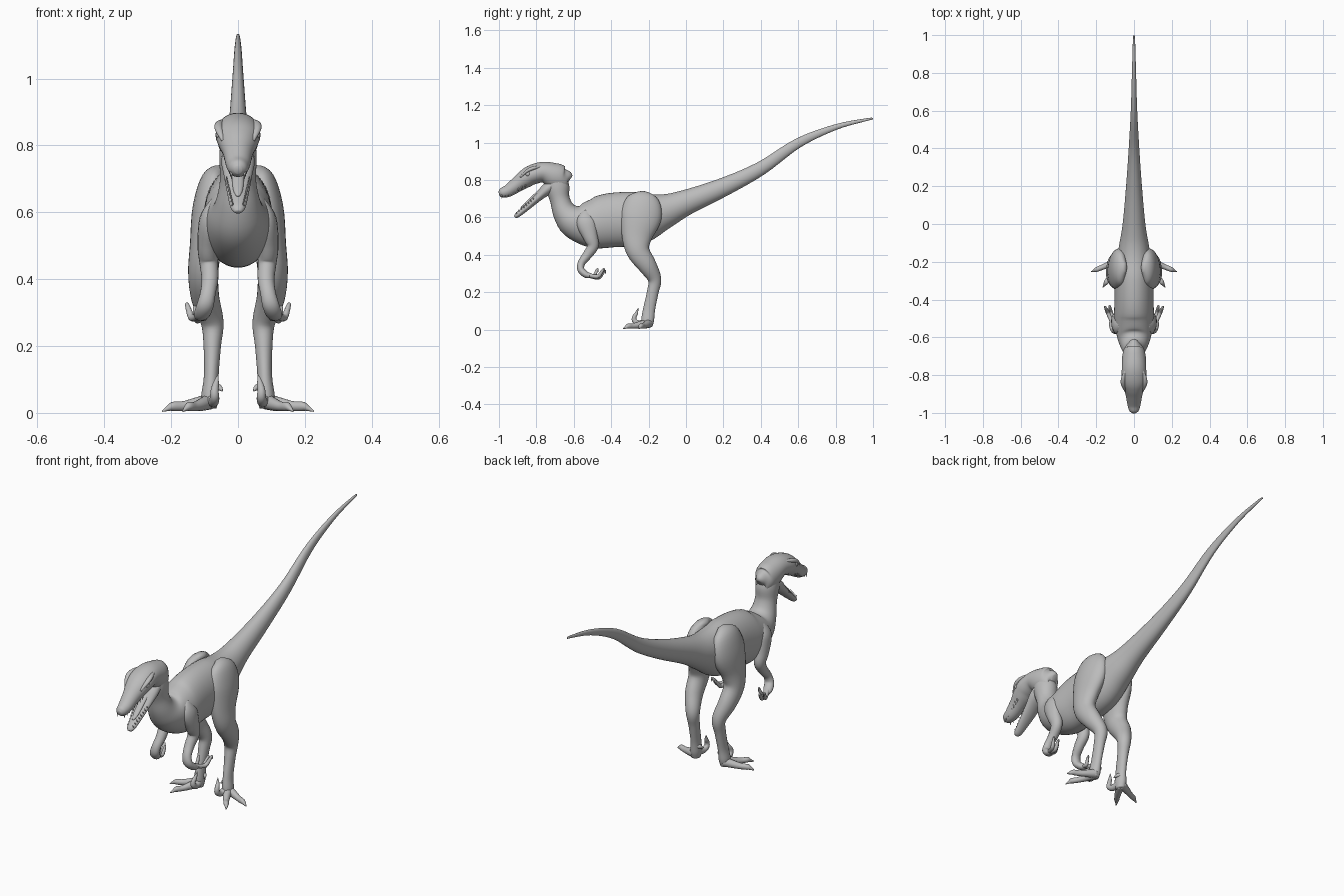
import bpy, bmesh, math
from mathutils import Vector, Matrix

hide = bpy.data.materials.new("grey hide")
hide.diffuse_color = (0.5, 0.5, 0.5, 1)


def finish(name, bm, mirror=False):
    bmesh.ops.recalc_face_normals(bm, faces=bm.faces)
    for f in bm.faces:
        f.smooth = True
    me = bpy.data.meshes.new(name)
    bm.to_mesh(me)
    bm.free()
    me.materials.append(hide)
    ob = bpy.data.objects.new(name, me)
    bpy.context.collection.objects.link(ob)
    if mirror:
        ob.modifiers.new("mirror", 'MIRROR')
    return ob


def catmull(p0, p1, p2, p3, t):
    return [0.5 * (2*b + (c-a)*t + (2*a-5*b+4*c-d)*t*t + (3*b-a-3*c+d)*t**3)
            for a, b, c, d in zip(p0, p1, p2, p3)]


def loft(name, sections, mirror=False, sides=24, steps=5):
    """Smooth tube through (x, y, z, half width, half height) sections."""
    s = [sections[0]] + list(sections) + [sections[-1]]
    pts = [catmull(*s[i:i+4], k / steps)
           for i in range(len(s) - 3) for k in range(steps)] + [list(sections[-1])]
    bm = bmesh.new()
    rings = []
    for i, p in enumerate(pts):
        a, b = pts[max(i-1, 0)], pts[min(i+1, len(pts)-1)]
        t = (Vector(b[:3]) - Vector(a[:3])).normalized()
        side = (Vector((1, 0, 0)) - t * t.x).normalized()
        up = t.cross(side)
        ring = []
        for k in range(sides):
            an = 2 * math.pi * k / sides
            ring.append(bm.verts.new(Vector(p[:3])
                        + side * max(p[3], .001) * math.cos(an)
                        + up * max(p[4], .001) * math.sin(an)))
        rings.append(ring)
    for r, q in zip(rings, rings[1:]):
        for k in range(sides):
            j = (k + 1) % sides
            bm.faces.new((r[k], r[j], q[j], q[k]))
    bm.faces.new(rings[0])
    bm.faces.new(rings[-1])
    return finish(name, bm, mirror)


def mid(rows):
    return [(0,) + r for r in rows]


# Tail, trunk and neck
loft("body", mid([
    (1.0, 1.127, .003, .004), (.97, 1.124, .006, .007), (.8, 1.083, .011, .015),
    (.6, .998, .017, .026), (.4, .862, .028, .037), (.2, .762, .042, .05),
    (0, .68, .06, .068), (-.12, .632, .08, .095), (-.25, .597, .1, .14),
    (-.4, .585, .103, .145), (-.5, .568, .105, .132), (-.595, .582, .09, .097),
    (-.648, .628, .068, .066), (-.674, .695, .054, .053),
    (-.688, .765, .056, .064), (-.70, .83, .05, .05)]), sides=40)

# Skull with upper jaw
loft("head", mid([
    (-.622, .80, .012, .02), (-.632, .805, .032, .045), (-.66, .805, .052, .066),
    (-.70, .82, .062, .071), (-.76, .842, .064, .056), (-.82, .829, .067, .053),
    (-.86, .806, .058, .049), (-.90, .778, .045, .041), (-.95, .743, .036, .033),
    (-.985, .731, .027, .026), (-1.0, .727, .012, .012)]), sides=32)

# Open lower jaw and tongue
loft("lower_jaw", mid([
    (-.70, .785, .045, .03), (-.745, .75, .05, .032), (-.79, .708, .042, .022),
    (-.85, .655, .032, .017), (-.9, .614, .022, .014), (-.915, .601, .01, .007)]))
loft("tongue", mid([
    (-.74, .775, .022, .012), (-.80, .725, .019, .009),
    (-.86, .67, .015, .007), (-.885, .648, .005, .003)]), sides=12)

# Teeth along both jaws
bm = bmesh.new()
for i in range(8):
    t = i / 7
    for base, down in ((Vector((.040 - .02*t, -.86 - .125*t, .766 - .055*t)), True),
                       (Vector((.034 - .018*t, -.815 - .09*t, .698 - .075*t)), False)):
        rot = Matrix.Rotation(math.pi if down else .5, 4, 'X')
        bmesh.ops.create_cone(bm, segments=8, cap_ends=True, radius1=.005,
                              radius2=.0005, depth=.022,
                              matrix=Matrix.Translation(base) @ rot)
finish("teeth", bm, True)

# Eyes and brow ridges
bm = bmesh.new()
bmesh.ops.create_uvsphere(bm, u_segments=16, v_segments=10, radius=.014,
                          matrix=Matrix.Translation((.053, -.845, .832)))
finish("eyes", bm, True)
loft("brow_ridges", [
    (.042, -.77, .873, .006, .006), (.056, -.815, .864, .012, .01),
    (.057, -.85, .848, .012, .009), (.044, -.885, .815, .006, .005)], True, 12)

# Hind legs, hip to foot
loft("hind_legs", [
    (.045, -.23, .735, .01, .02), (.068, -.232, .70, .04, .085),
    (.082, -.24, .61, .054, .11), (.096, -.262, .50, .048, .082),
    (.104, -.256, .42, .045, .062), (.098, -.208, .345, .042, .05),
    (.077, -.168, .27, .034, .036), (.077, -.178, .20, .026, .031),
    (.08, -.197, .11, .022, .032), (.084, -.205, .05, .026, .034),
    (.086, -.207, .015, .022, .026)], True, 28)

# Toes with claws
toes = {
    "outer_toes": [(.085, -.198, .034, .024, .024), (.13, -.214, .026, .018, .019),
                   (.165, -.228, .02, .014, .015), (.195, -.24, .019, .013, .014),
                   (.21, -.246, .013, .008, .008), (.226, -.252, .005, .002, .002)],
    "middle_toes": [(.085, -.205, .034, .024, .024), (.108, -.25, .025, .018, .019),
                    (.13, -.285, .019, .014, .014), (.146, -.308, .019, .013, .014),
                    (.155, -.32, .013, .008, .008), (.165, -.336, .005, .002, .002)],
    "sickle_claws": [(.08, -.215, .04, .02, .02), (.073, -.25, .034, .016, .016),
                     (.07, -.274, .046, .014, .014), (.07, -.277, .066, .012, .012),
                     (.066, -.265, .088, .009, .009), (.06, -.256, .115, .001, .001)],
    "dew_claws": [(.07, -.19, .08, .01, .012), (.055, -.2, .075, .008, .009),
                  (.047, -.215, .066, .002, .002)],
}
for name, path in toes.items():
    loft(name, path, True, 14)

# Arms, shoulder to palm
loft("arms", [
    (.07, -.53, .635, .012, .02), (.083, -.535, .58, .032, .052),
    (.09, -.512, .50, .031, .04), (.087, -.498, .448, .028, .031),
    (.084, -.527, .40, .025, .025), (.09, -.558, .358, .023, .02),
    (.098, -.562, .322, .025, .019), (.108, -.537, .296, .024, .018),
    (.115, -.512, .287, .016, .012)], True, 20)

# Three curved fingers per hand
for name, tip, r in (("outer_fingers", (.155, -.435, .30), .011),
                     ("middle_fingers", (.13, -.43, .29), .011),
                     ("inner_fingers", (.098, -.47, .30), .01)):
    a, b = Vector((.108, -.535, .298)), Vector(tip)
    path = []
    for t, dz, k in ((0, 0, 1.3), (.35, -.012, 1), (.65, -.014, .95),
                     (.82, .006, .8), (.93, .022, .6), (.98, .024, .4), (1.0, .008, .05)):
        p = a.lerp(b, t)
        path.append((p.x, p.y, p.z + dz, r * k, r * k))
    loft(name, path, True, 12)
